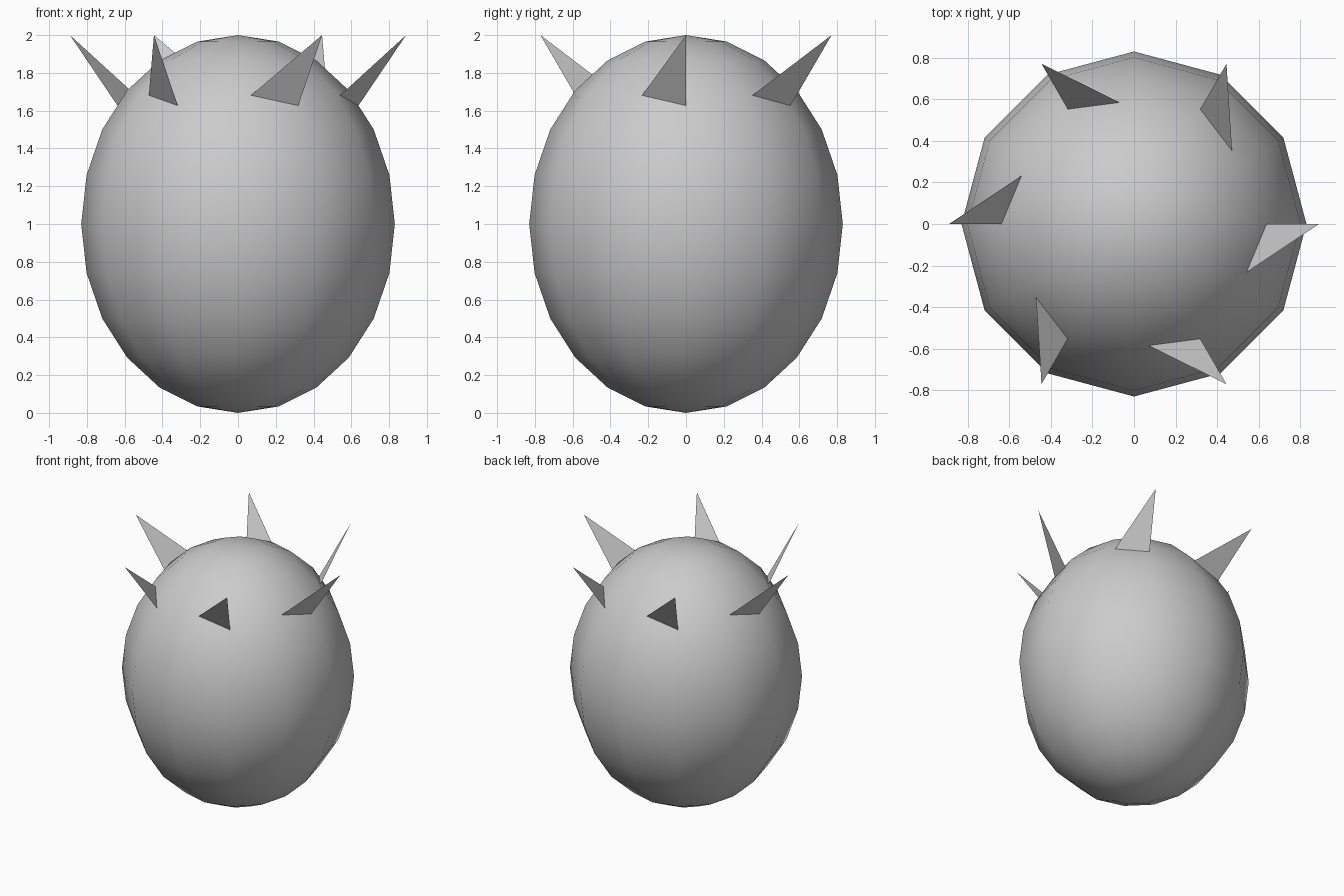
import bpy, bmesh
from math import radians
from mathutils import Vector, Matrix

cube = bpy.data.objects.get("Cube")
if cube:
    bpy.data.objects.remove(cube, do_unlink=True)


def make_material(name, colour):
    mat = bpy.data.materials.new(name)
    mat.use_nodes = True
    mat.diffuse_color = colour
    mat.node_tree.nodes["Principled BSDF"].inputs["Base Color"].default_value = colour
    return mat


grey = make_material("light grey", (0.6, 0.6, 0.6, 1))


def add_object(name, bm):
    mesh = bpy.data.meshes.new(name)
    bm.to_mesh(mesh)
    bm.free()
    mesh.materials.append(grey)
    obj = bpy.data.objects.new(name, mesh)
    bpy.context.collection.objects.link(obj)
    return obj


# Body: a coarse smooth sphere, stretched upwards
bm = bmesh.new()
bmesh.ops.create_uvsphere(bm, u_segments=12, v_segments=12, radius=1)
bmesh.ops.transform(bm, verts=bm.verts,
                    matrix=Matrix.Translation((0, 0, 1)) @ Matrix.Diagonal((0.83, 0.83, 1, 1)))
for face in bm.faces:
    face.smooth = True
add_object("body", bm)

# Spikes: six flat triangular blades whose roots are sunk in the body
tip = Vector((0.89, 0, 2))
roots = [Vector((0.64, 0, 1.63)), Vector((0.545, -0.23, 1.685))]
for i in range(6):
    turn = Matrix.Rotation(radians(60 * i), 3, 'Z')
    corners = [tip] + [tip.lerp(root, 1.15) for root in roots]
    bm = bmesh.new()
    face = bm.faces.new([bm.verts.new(turn @ c) for c in corners])
    face.normal_update()
    if face.normal.dot(turn @ Vector((1, 0, 0))) < 0:
        face.normal_flip()
    add_object(f"spike_{i + 1}", bm)
